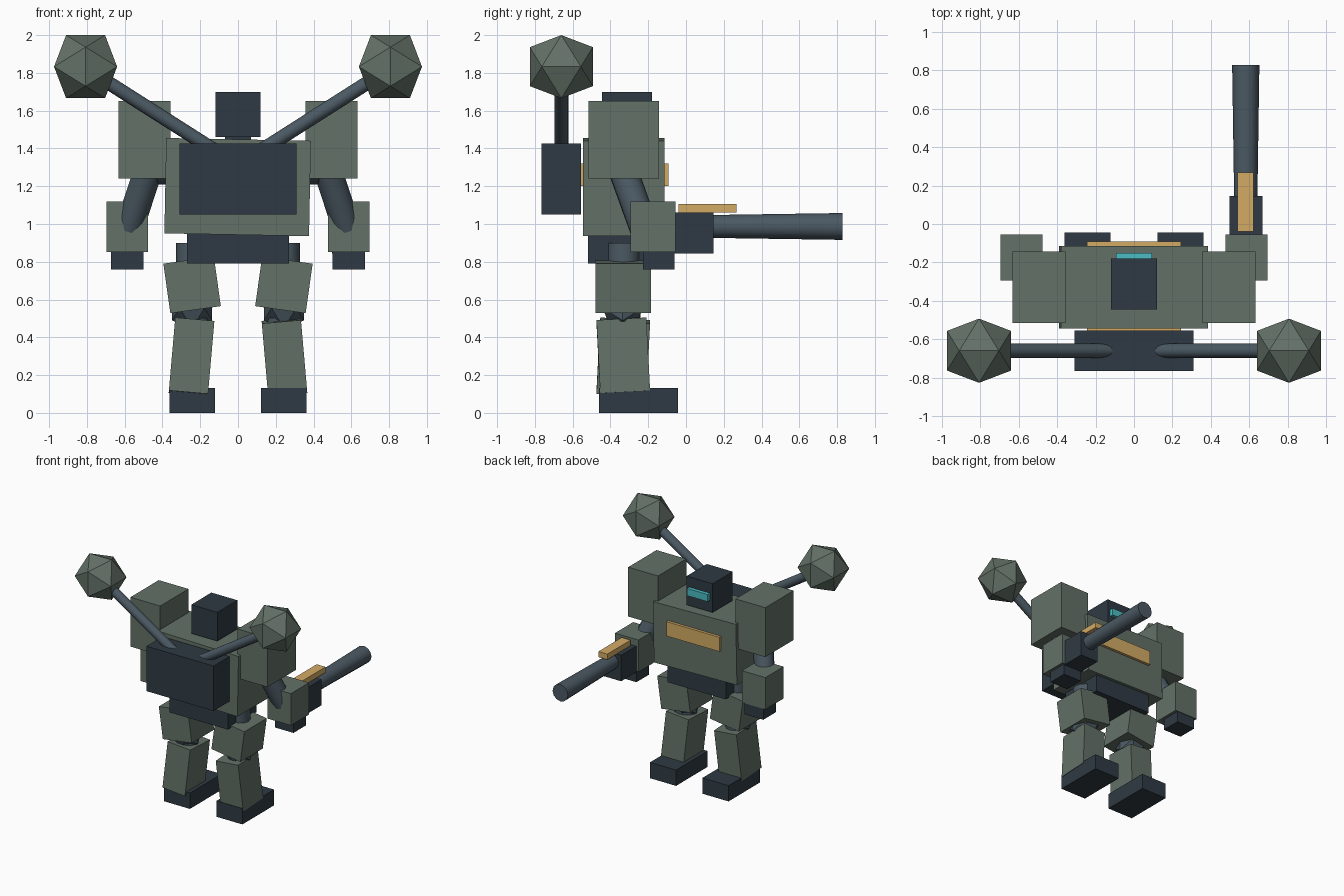
import bpy, bmesh
from math import radians
from mathutils import Vector, Euler

if "Cube" in bpy.data.objects:
    bpy.data.objects.remove(bpy.data.objects["Cube"])


def material(name, rgb):
    m = bpy.data.materials.new(name)
    m.diffuse_color = (*rgb, 1)
    m.use_nodes = True
    m.node_tree.nodes["Principled BSDF"].inputs["Base Color"].default_value = m.diffuse_color
    return m


ARMOR = material("armor_green", (0.125, 0.165, 0.135))
DARK = material("dark_steel", (0.028, 0.042, 0.056))
JOINT = material("joint_steel", (0.07, 0.1, 0.125))
GOLD = material("gold", (0.65, 0.41, 0.13))
GLOW = material("visor_cyan", (0.07, 0.5, 0.55))


def finish(name, bm, mat):
    bmesh.ops.recalc_face_normals(bm, faces=bm.faces)
    me = bpy.data.meshes.new(name)
    bm.to_mesh(me)
    bm.free()
    me.materials.append(mat)
    ob = bpy.data.objects.new(name, me)
    bpy.context.collection.objects.link(ob)
    return ob


def box(name, x, y, z, mat, rot=(0, 0)):
    """Box from (min, max) ranges, optionally tilted about x and y (degrees)."""
    bm = bmesh.new()
    bmesh.ops.create_cube(bm, size=1)
    for v in bm.verts:
        v.co = Vector((v.co.x * (x[1] - x[0]), v.co.y * (y[1] - y[0]), v.co.z * (z[1] - z[0])))
    ob = finish(name, bm, mat)
    ob.location = [(r[0] + r[1]) / 2 for r in (x, y, z)]
    ob.rotation_euler = Euler((radians(rot[0]), radians(rot[1]), 0))
    return ob


def rod(name, a, b, r1, r2, mat):
    """Round bar from point a to point b."""
    a, b = Vector(a), Vector(b)
    bm = bmesh.new()
    bmesh.ops.create_cone(bm, cap_ends=True, segments=12, radius1=r1, radius2=r2,
                          depth=(b - a).length)
    ob = finish(name, bm, mat)
    ob.location = (a + b) / 2
    ob.rotation_euler = (b - a).to_track_quat('Z', 'Y').to_euler()
    for o in bpy.context.selected_objects:
        o.select_set(False)
    ob.select_set(True)
    bpy.context.view_layer.objects.active = ob
    bpy.ops.object.shade_smooth_by_angle(angle=radians(40))
    return ob


def icosahedron(name, centre, half, mat, axes=(0, 1, 2)):
    """Edge-up icosahedron with the given half extent along each axis."""
    s = half / 1.618
    bm = bmesh.new()
    for i in (-1, 1):
        for j in (-1, 1):
            for p in ((i * s, 0, j * half), (i * half, j * s, 0), (0, i * half, j * s)):
                bm.verts.new([p[k] for k in axes])
    bmesh.ops.convex_hull(bm, input=bm.verts)
    ob = finish(name, bm, mat)
    ob.location = centre
    return ob


# torso, pelvis, head, backpack
box("torso", (-0.385, 0.381), (-0.545, -0.115), (0.943, 1.448), ARMOR, (0, 1.1))
box("chest_plate", (-0.245, 0.245), (-0.557, -0.092), (1.2, 1.32), GOLD)
box("pelvis", (-0.27, 0.27), (-0.52, -0.14), (0.79, 0.98), DARK)
box("head", (-0.12, 0.12), (-0.445, -0.18), (1.46, 1.7), DARK)
box("neck", (-0.07, 0.07), (-0.38, -0.25), (1.4, 1.48), DARK)
box("visor", (-0.095, 0.095), (-0.19, -0.15), (1.555, 1.615), GLOW)
box("backpack", (-0.31, 0.31), (-0.765, -0.555), (1.05, 1.425), DARK)

for side, s in (("left", -1), ("right", 1)):
    def span(a, b):
        return sorted((s * a, s * b))

    # antenna pod on the backpack
    rod(side + "_antenna_pole", (s * 0.1, -0.66, 1.375), (s * 0.807, -0.66, 1.825),
        0.037, 0.037, JOINT)
    icosahedron(side + "_antenna_ball", (s * 0.807, -0.66, 1.833), 0.167, ARMOR)

    # arm
    box(side + "_shoulder", span(0.358, 0.633), (-0.515, -0.142), (1.24, 1.652), ARMOR)
    rod(side + "_shoulder_joint", (s * 0.3, -0.33, 1.31), (s * 0.43, -0.33, 1.31),
        0.1, 0.1, JOINT)
    rod(side + "_upper_arm", (s * 0.45, -0.361, 1.36), (s * 0.592, -0.205, 0.93),
        0.078, 0.078, JOINT)
    box(side + "_forearm", span(0.477, 0.695), (-0.295, -0.055), (0.852, 1.118), ARMOR)
    box(side + "_hand", span(0.5, 0.672), (-0.228, -0.06), (0.758, 0.87), DARK)

    # leg
    rod(side + "_hip_joint", (s * 0.24, -0.33, 0.9), (s * 0.24, -0.33, 0.48),
        0.088, 0.088, JOINT)
    box(side + "_thigh", span(0.108, 0.378), (-0.48, -0.185), (0.545, 0.81), ARMOR, (0, 8 * s))
    icosahedron(side + "_knee", (s * 0.243, -0.335, 0.555), 0.106, JOINT, (1, 0, 2))
    box(side + "_shin", span(0.142, 0.35), (-0.464, -0.2), (0.102, 0.49), ARMOR,
        (3 * s, -5 * s))
    box(side + "_foot", span(0.122, 0.363), (-0.46, -0.043), (0, 0.132), DARK)

# arm cannon
box("cannon_body", (0.498, 0.668), (-0.1, 0.145), (0.845, 1.062), DARK)
rod("cannon_barrel", (0.582, 0.1, 0.987), (0.582, 0.828, 0.987), 0.06, 0.071, JOINT)
box("cannon_sight", (0.54, 0.622), (-0.04, 0.267), (1.06, 1.107), GOLD)
